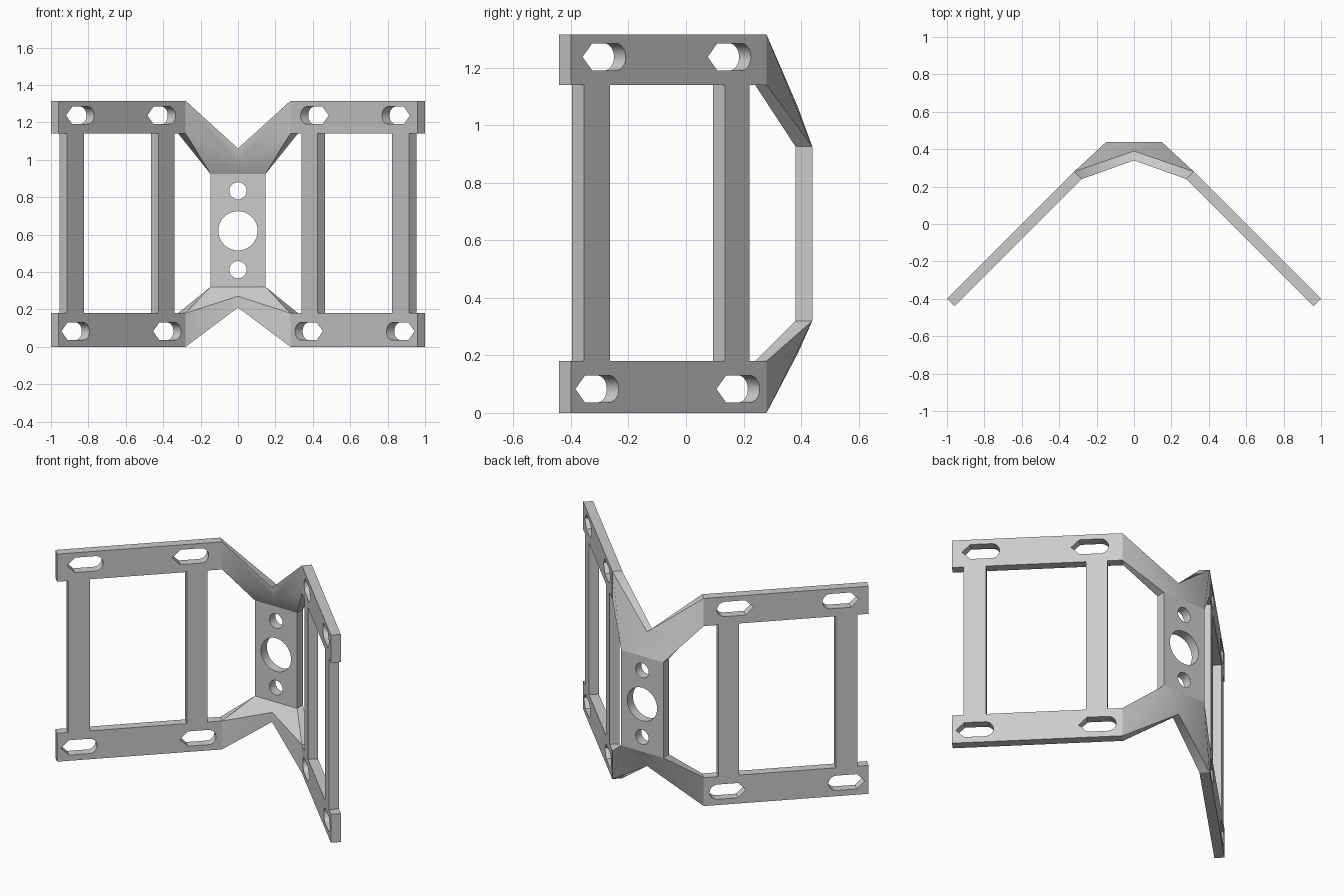
import bpy, bmesh, math
from mathutils import Matrix, Vector

cube = bpy.data.objects.get("Cube")
if cube:
    bpy.data.objects.remove(cube, do_unlink=True)

grey = bpy.data.materials.new("plain_grey")
grey.use_nodes = True
colour = (0.6, 0.6, 0.6, 1)
grey.diffuse_color = colour
grey.node_tree.nodes["Principled BSDF"].inputs["Base Color"].default_value = colour

THICK = 0.058
HEIGHT = 1.315


def rect(x0, x1, y0, y1):
    return [(x0, y0), (x1, y0), (x1, y1), (x0, y1)]


def circle(cx, cy, r, n=40):
    return [(cx + r * math.cos(math.tau * i / n), cy + r * math.sin(math.tau * i / n))
            for i in range(n)]


def slot(u0, u1, z, r=0.047):
    # round at the inner end, pointed at the outer end
    arc = [math.pi * (0.5 + i / 16) for i in range(17)]
    pts = [(u0 + r + r * math.cos(a), z + r * math.sin(a)) for a in arc]
    return pts + [(u1 - r, z - r), (u1, z), (u1 - r, z + r)]


def add_object(name, mesh, mirror=True):
    mesh.materials.clear()
    mesh.materials.append(grey)
    ob = bpy.data.objects.new(name, mesh)
    bpy.context.collection.objects.link(ob)
    if mirror:
        ob.modifiers.new("mirror", 'MIRROR')
    bpy.ops.object.select_all(action='DESELECT')
    ob.select_set(True)
    bpy.context.view_layer.objects.active = ob
    bpy.ops.object.shade_smooth_by_angle(angle=math.radians(30))
    return ob


def flat_plate(name, outlines, matrix, mirror):
    # filled outlines with holes, extruded to the sheet thickness
    curve = bpy.data.curves.new(name, 'CURVE')
    curve.dimensions = '2D'
    curve.fill_mode = 'BOTH'
    curve.extrude = THICK / 2
    for pts in outlines:
        sp = curve.splines.new('POLY')
        sp.points.add(len(pts) - 1)
        for p, (x, y) in zip(sp.points, pts):
            p.co = (x, y, 0, 1)
        sp.use_cyclic_u = True
    tmp = bpy.data.objects.new("outline", curve)
    bpy.context.collection.objects.link(tmp)
    dg = bpy.context.evaluated_depsgraph_get()
    mesh = bpy.data.meshes.new_from_object(tmp.evaluated_get(dg))
    bpy.data.objects.remove(tmp, do_unlink=True)
    bm = bmesh.new()
    bm.from_mesh(mesh)
    bmesh.ops.remove_doubles(bm, verts=bm.verts, dist=1e-5)
    bmesh.ops.transform(bm, matrix=matrix, verts=bm.verts)
    bmesh.ops.recalc_face_normals(bm, faces=bm.faces)
    bm.to_mesh(mesh)
    bm.free()
    return add_object(name, mesh, mirror)


# Side frames: two rails joined by two struts, with slots in the rails
LEN = 0.962
LOW, HIGH = 0.18, 1.14
S1, S2, S3, S4 = 0.085, 0.205, 0.77, 0.898
frame = [(0, 0), (LEN, 0), (LEN, LOW), (S4, LOW), (S4, HIGH), (LEN, HIGH),
         (LEN, HEIGHT), (0, HEIGHT), (0, HIGH), (S1, HIGH), (S1, LOW), (0, LOW)]
holes = [rect(S2, S3, LOW, HIGH),
         slot(0.078, 0.29, 1.237), slot(0.693, 0.905, 1.237),
         slot(0.035, 0.247, 0.083), slot(0.728, 0.94, 0.083)]
k = math.sqrt(0.5)
wing_matrix = Matrix(((k, 0, -k, 0.30), (-k, 0, -k, 0.26), (0, 1, 0, 0), (0, 0, 0, 1)))
flat_plate("side_frames", [frame] + holes, wing_matrix, True)

# Centre plate with three round holes
Z0, Z1 = 0.32, 0.925
plate_matrix = Matrix.Translation((0, 0.41, 0)) @ Matrix.Rotation(math.pi / 2, 4, 'X')
flat_plate("centre_plate",
           [rect(-0.148, 0.148, Z0, Z1), circle(0, 0.62, 0.105),
            circle(0, 0.834, 0.046), circle(0, 0.412, 0.046)], plate_matrix, False)


# Arms joining the frames to the centre plate
def arm(name, z_far, z_near, z_plate, z_notch, z_ridge, y_ridge):
    co = dict(
        a=(0.28, 0.24, z_far), b=(0.28, 0.24, z_near), c=(0.148, 0.381, z_plate),
        d=(0, 0.381, z_plate), e=(0, 0.34, z_notch), f=(0, y_ridge, z_ridge),
        A=(0.32, 0.28, z_far), B=(0.32, 0.28, z_near), C=(0.148, 0.439, z_plate),
        D=(0, 0.439, z_plate), E=(0, 0.39, z_notch))
    bm = bmesh.new()
    v = {key: bm.verts.new(p) for key, p in co.items()}
    for face in ("abfe", "bcdf", "aAEe", "bBCc", "ABCE", "CDE"):
        bm.faces.new([v[key] for key in face])
    bmesh.ops.recalc_face_normals(bm, faces=bm.faces)
    # make the normals point away from the middle of the sheet
    back = next(fc for fc in bm.faces if v["D"] in fc.verts[:])
    if back.normal.y < 0:
        bmesh.ops.reverse_faces(bm, faces=bm.faces)
    mesh = bpy.data.meshes.new(name)
    bm.to_mesh(mesh)
    bm.free()
    add_object(name, mesh)


arm("upper_arms", HEIGHT, HIGH, Z1, 1.06, 0.98, 0.362)
arm("lower_arms", 0, LOW, Z0, 0.21, 0.27, 0.342)
